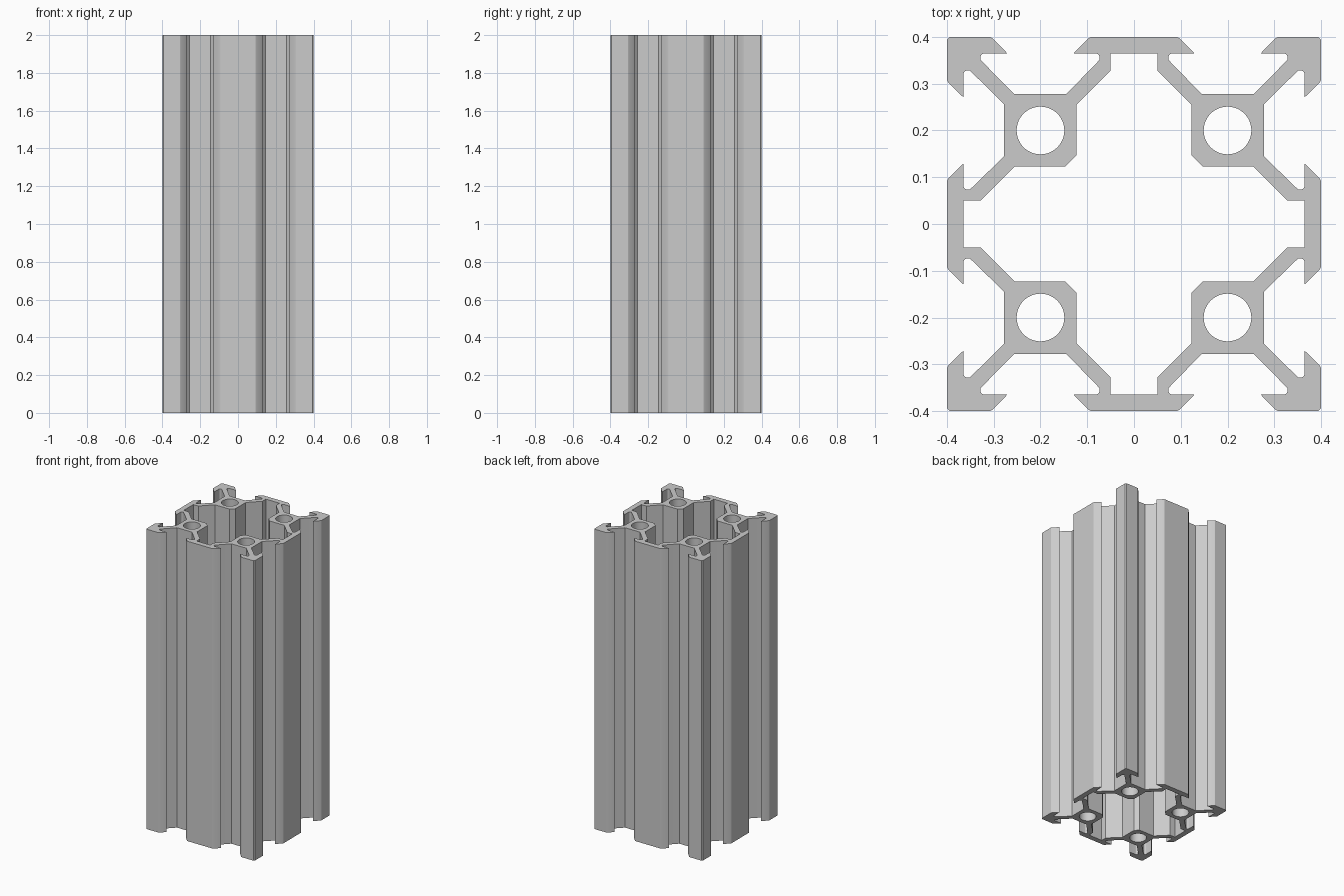
import bpy
import bmesh
from math import cos, sin, radians, pi

HEIGHT = 2.0
LIP = 0.365        # underside of the outer lips
FILLET = 0.0097    # rounding where a web meets a lip

cube = bpy.data.objects.get("Cube")
if cube:
    bpy.data.objects.remove(cube, do_unlink=True)


def arc(cx, cy, r, start, end, steps):
    angles = [radians(start + (end - start) * i / steps) for i in range(steps + 1)]
    return [(cx + r * cos(a), cy + r * sin(a)) for a in angles]


def eightfold(octant):
    """Mirror an octant across the diagonal, then turn the quarter four times."""
    quarter = octant + [(y, x) for x, y in reversed(octant)]
    loop = []
    for _ in range(4):
        loop += quarter
        quarter = [(y, -x) for x, y in quarter]
    return loop


# Outer outline: middle lip, web fillet, screw block, web fillet, corner lip
outer = eightfold(
    [(0.092, 0.4), (0.098, 0.397), (0.129, LIP)]
    + arc(0.083, LIP - FILLET, FILLET, 90, 225, 8)
    + [(0.145, 0.2775), (0.2555, 0.2775)]
    + arc(0.319, LIP - FILLET, FILLET, -45, 90, 8)
    + [(0.271, LIP), (0.302, 0.397), (0.308, 0.4), (0.394, 0.4), (0.3985, 0.3985)][:-1]
)

# Central cavity outline
cavity = eightfold([(0.05, LIP), (0.05, 0.328), (0.1225, 0.256), (0.1225, 0.147)])

# Round bore in each screw block
bores = [arc(sx * 0.2, sy * 0.2, 0.051, 0, 352.5, 47)
         for sx in (-1, 1) for sy in (-1, 1)]

# Fill the section and extrude it to full height
bm = bmesh.new()
for loop in [outer, cavity] + bores:
    verts = [bm.verts.new((x, y, 0)) for x, y in loop]
    for i, v in enumerate(verts):
        bm.edges.new((verts[i - 1], v))
bmesh.ops.triangle_fill(bm, edges=bm.edges[:], use_beauty=True, normal=(0, 0, 1))
result = bmesh.ops.extrude_face_region(bm, geom=bm.faces[:], use_keep_orig=True)
top = [g for g in result["geom"] if isinstance(g, bmesh.types.BMVert)]
bmesh.ops.translate(bm, verts=top, vec=(0, 0, HEIGHT))
bmesh.ops.recalc_face_normals(bm, faces=bm.faces[:])

mesh = bpy.data.meshes.new("slotted_rail")
bm.to_mesh(mesh)
bm.free()
rail = bpy.data.objects.new("slotted_rail", mesh)
bpy.context.collection.objects.link(rail)

# Plain grey metal
grey = bpy.data.materials.new("aluminium_grey")
grey.use_nodes = True
colour = (0.6, 0.6, 0.6, 1)
grey.diffuse_color = colour
grey.node_tree.nodes["Principled BSDF"].inputs["Base Color"].default_value = colour
mesh.materials.append(grey)

# Smooth bores and fillets, sharp edges elsewhere
bpy.ops.object.select_all(action="DESELECT")
rail.select_set(True)
bpy.context.view_layer.objects.active = rail
bpy.ops.object.shade_smooth_by_angle(angle=pi / 9)
